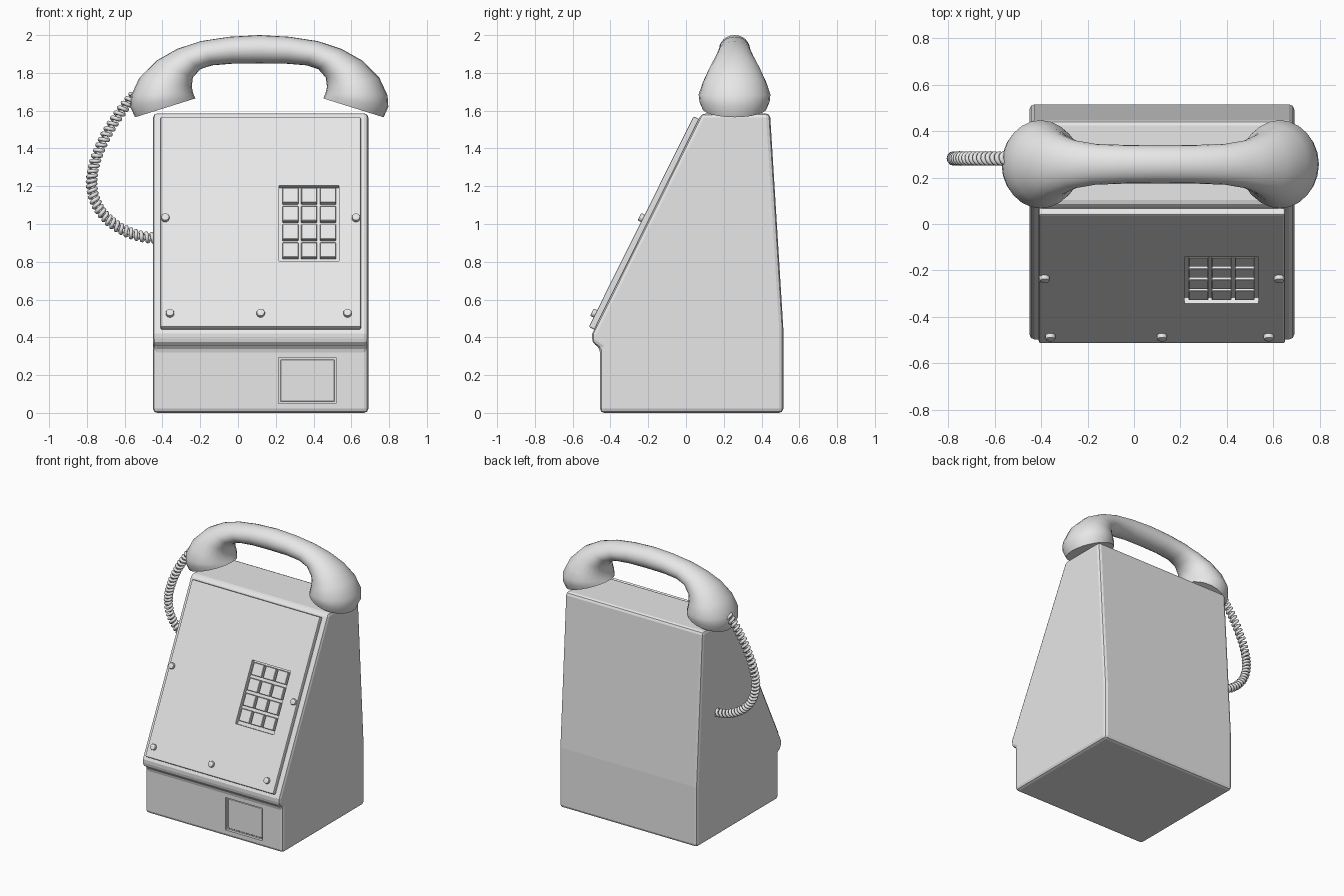
import bpy
import bmesh
import math
from mathutils import Matrix, Vector
from mathutils.geometry import interpolate_bezier

if "Cube" in bpy.data.objects:
    bpy.data.objects.remove(bpy.data.objects["Cube"], do_unlink=True)

grey = bpy.data.materials.new("light_grey")
grey.use_nodes = True
grey.diffuse_color = (0.8, 0.8, 0.8, 1)
grey.node_tree.nodes["Principled BSDF"].inputs["Base Color"].default_value = (0.8, 0.8, 0.8, 1)


def select(ob):
    bpy.ops.object.select_all(action="DESELECT")
    ob.select_set(True)
    bpy.context.view_layer.objects.active = ob


def make(name, bm):
    bmesh.ops.recalc_face_normals(bm, faces=bm.faces)
    me = bpy.data.meshes.new(name)
    bm.to_mesh(me)
    bm.free()
    me.materials.append(grey)
    ob = bpy.data.objects.new(name, me)
    bpy.context.collection.objects.link(ob)
    return ob


def box(name, x, y, z, frame=Matrix()):
    """Box from (min, max) ranges, placed in a frame."""
    bm = bmesh.new()
    bmesh.ops.create_cube(bm, size=1)
    for v in bm.verts:
        v.co = frame @ Vector([a + (b - a) * (c + 0.5) for (a, b), c in zip((x, y, z), v.co)])
    return make(name, bm)


def modify(ob, kind, **settings):
    mod = ob.modifiers.new(kind, kind)
    for key, value in settings.items():
        setattr(mod, key, value)
    select(ob)
    bpy.ops.object.modifier_apply(modifier=mod.name)


def bevel(ob, width, segments=2):
    modify(ob, "BEVEL", width=width, segments=segments,
           limit_method="ANGLE", angle_limit=math.radians(30))


def cut(ob, cutter):
    cutter.hide_render = True
    modify(ob, "BOOLEAN", operation="DIFFERENCE", solver="EXACT", object=cutter)
    bpy.data.objects.remove(cutter, do_unlink=True)


def smooth(ob, angle=35):
    select(ob)
    bpy.ops.object.shade_smooth_by_angle(angle=math.radians(angle))


# Wedge-shaped housing, extruded from its side profile
profile = [(-0.455, 0), (0.515, 0), (0.515, 0.45), (0.445, 1.585), (0.082, 1.585),
           (-0.497, 0.42), (-0.497, 0.372), (-0.455, 0.342)]
bm = bmesh.new()
side = bm.faces.new([bm.verts.new((-0.45, y, z)) for y, z in profile])
ext = bmesh.ops.extrude_face_region(bm, geom=[side])
bmesh.ops.translate(bm, vec=(1.14, 0, 0),
                    verts=[g for g in ext["geom"] if isinstance(g, bmesh.types.BMVert)])
body = make("housing", bm)
bevel(body, 0.022)

# Coin return: shallow tray with a flap set inside
cut(body, box("coin_cutter", (0.215, 0.52), (-0.6, -0.435), (0.05, 0.292)))
flap = box("coin_flap", (0.224, 0.511), (-0.44, -0.43), (0.059, 0.283))
bevel(flap, 0.004, 1)

# Sloping faceplate frame: local x across, y up the slope, z outward
up = Vector((0, 0.555, 1.115)).normalized()
out = Vector((0, -up.z, up.y))
origin = Vector((0, -0.515, 0.455))
slope = Matrix((Vector((1, 0, 0)), up, out)).transposed().to_4x4()
slope.translation = origin


def along(z):
    return (z - origin.z) / up.z


plate = box("faceplate", (-0.41, 0.65), (0, along(1.57)), (-0.038, 0), slope)
bevel(plate, 0.008)
cut(plate, box("keypad_cutter", (0.218, 0.535), (along(0.803), along(1.203)), (-0.028, 0.1), slope))

# Keypad, three columns by four rows
for row in range(4):
    for col in range(3):
        x = 0.235 + 0.0995 * col
        low = along(0.826 + 0.0965 * row)
        key = box("key_%d_%d" % (row, col), (x, x + 0.085), (low, low + 0.087), (-0.035, -0.002), slope)
        bevel(key, 0.003, 1)

# Faceplate screws
for i, (x, z) in enumerate([(-0.385, 1.03), (0.625, 1.03), (-0.36, 0.525), (0.12, 0.525), (0.58, 0.525)]):
    bm = bmesh.new()
    bmesh.ops.create_cone(bm, cap_ends=True, segments=16, radius1=0.022, radius2=0.022, depth=0.03,
                          matrix=slope @ Matrix.Translation((x, along(z), 0.005)))
    screw = make("screw_%d" % i, bm)
    bevel(screw, 0.006)
    smooth(screw)

# Handset: elliptical loft from one cup to the other
# Each station: outer point, inner point (offset from centre, height), half width
stations = [((0.658, 1.565), (0.338, 1.665), 0.172), ((0.683, 1.62), (0.343, 1.675), 0.186),
            ((0.679, 1.68), (0.350, 1.692), 0.19), ((0.635, 1.775), (0.358, 1.725), 0.168),
            ((0.545, 1.865), (0.352, 1.775), 0.135), ((0.435, 1.927), (0.312, 1.82), 0.104),
            ((0.31, 1.968), (0.25, 1.84), 0.088), ((0.16, 1.991), (0.14, 1.849), 0.083)]
mid = [((0, 2.0), (0, 1.85), 0.082)]
mirrored = [((-a, b), (-c, d), w) for (a, b), (c, d), w in stations]
sides = 24
bm = bmesh.new()
rings = []
for (ox, oz), (ix, iz), width in mirrored + mid + stations[::-1]:
    centre = Vector(((ox + ix) / 2 + 0.113, 0.257, (oz + iz) / 2))
    radius = Vector(((ox - ix) / 2, 0, (oz - iz) / 2))
    ring = []
    for k in range(sides):
        t = math.tau * k / sides
        ring.append(bm.verts.new(centre + radius * math.cos(t) + Vector((0, width * math.sin(t), 0))))
    rings.append(ring)
for a, b in zip(rings, rings[1:]):
    for k in range(sides):
        n = (k + 1) % sides
        bm.faces.new((a[k], a[n], b[n], b[k]))
bm.faces.new(rings[0])
bm.faces.new(rings[-1])
smooth(make("handset", bm), 50)

# Coiled cord: a helix wound about a curved path
bends = [[(-0.54, 1.69), (-0.66, 1.57), (-0.775, 1.36), (-0.775, 1.22)],
         [(-0.775, 1.22), (-0.775, 1.05), (-0.62, 0.935), (-0.44, 0.925)]]
path = []
for bend in bends:
    path += interpolate_bezier(*[Vector((x, 0.282, z)) for x, z in bend], 220)
turns = 36
cord = bpy.data.curves.new("coiled_cord", "CURVE")
cord.dimensions = "3D"
cord.bevel_depth = 0.0105
cord.bevel_resolution = 2
cord.use_fill_caps = True
spline = cord.splines.new("POLY")
spline.points.add(len(path) - 1)
across = Vector((0, 1, 0))
for i, p in enumerate(path):
    tangent = (path[min(i + 2, len(path) - 1)] - path[max(i - 2, 0)]).normalized()
    turn = math.tau * turns * i / len(path)
    offset = across * math.cos(turn) + tangent.cross(across) * math.sin(turn)
    spline.points[i].co = (*(p + offset * 0.021), 1)
cord.materials.append(grey)
cord_ob = bpy.data.objects.new("coiled_cord", cord)
bpy.context.collection.objects.link(cord_ob)
select(cord_ob)
bpy.ops.object.convert(target="MESH")
smooth(bpy.context.view_layer.objects.active, 60)
